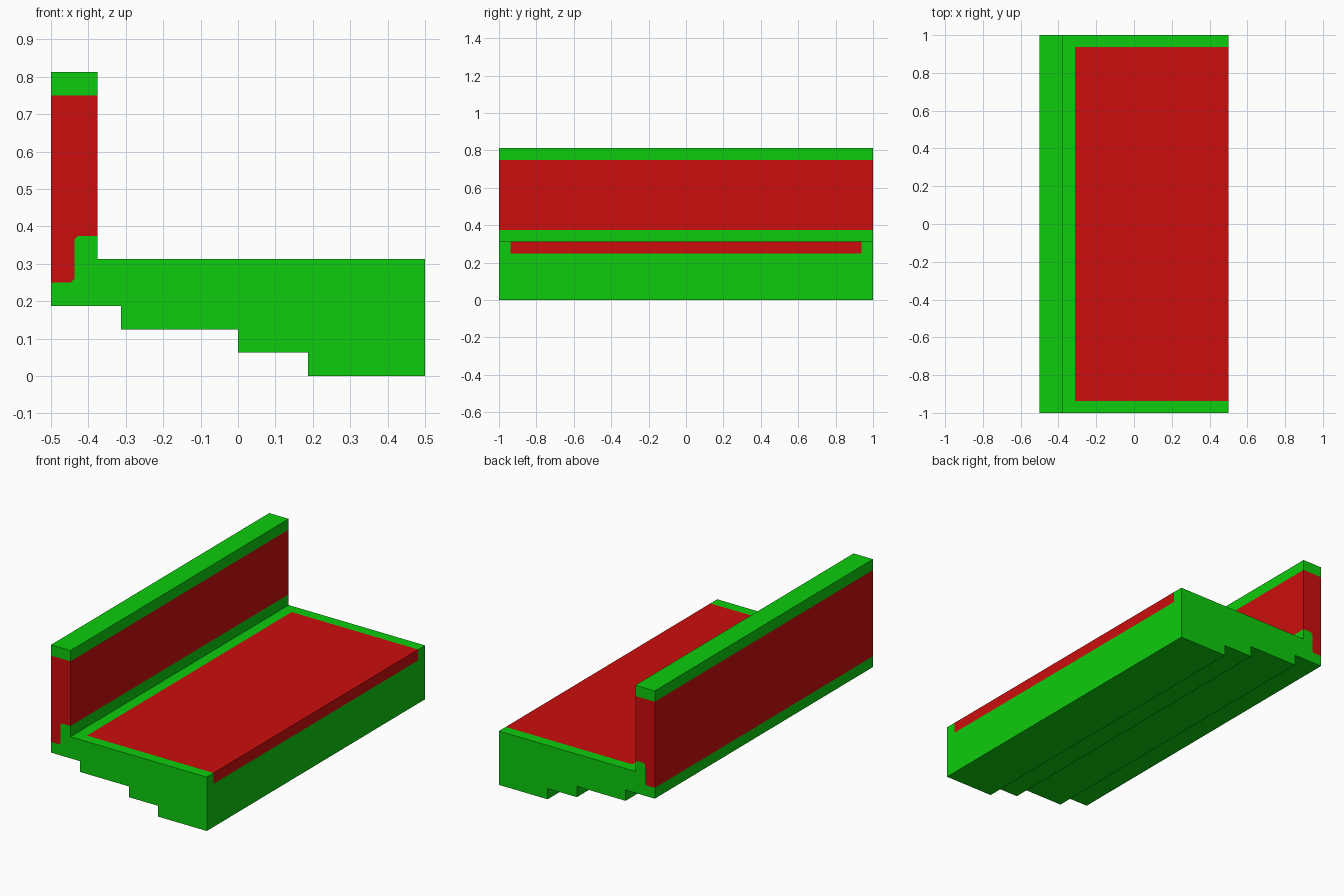
import bpy, bmesh

if "Cube" in bpy.data.objects:
    bpy.data.objects.remove(bpy.data.objects["Cube"])

U = 1 / 16  # design module


def material(name, rgb):
    m = bpy.data.materials.new(name)
    m.diffuse_color = (*rgb, 1)
    m.use_nodes = True
    m.node_tree.nodes["Principled BSDF"].inputs["Base Color"].default_value = m.diffuse_color
    return m


GREEN = material("green", (0.004, 0.604, 0.004))
RED = material("red", (0.604, 0.004, 0.004))


def extrude(name, profile, half_length, mat):
    """Extrude an (x, z) profile, given in modules, along y."""
    bm = bmesh.new()
    face = bm.faces.new([bm.verts.new((x * U, -half_length * U, z * U)) for x, z in profile])
    moved = bmesh.ops.extrude_face_region(bm, geom=[face])["geom"]
    bmesh.ops.translate(bm, vec=(0, 2 * half_length * U, 0),
                        verts=[g for g in moved if isinstance(g, bmesh.types.BMVert)])
    bmesh.ops.recalc_face_normals(bm, faces=bm.faces)
    mesh = bpy.data.meshes.new(name)
    bm.to_mesh(mesh)
    bm.free()
    mesh.materials.append(mat)
    obj = bpy.data.objects.new(name, mesh)
    bpy.context.collection.objects.link(obj)
    return obj


def rect(x0, x1, z0, z1):
    return [(x0, z0), (x1, z0), (x1, z1), (x0, z1)]


C = 0.15  # tiny corner chamfer where the back panel meets the frame
joint = [(-8, 4), (-7 - C, 4), (-7, 4 + C), (-7, 6 - C), (-7 + C, 6), (-6, 6)]

# Stepped base frame with the low lip that holds the back panel
frame = extrude("base_frame",
                [(-8, 3), (-5, 3), (-5, 2), (0, 2), (0, 1), (3, 1), (3, 0),
                 (8, 0), (8, 5), (-6, 5)] + joint[::-1], 16, GREEN)

# Recess for the seat cushion
cutter = extrude("recess_cutter", rect(-5, 9, 4, 6), 15, GREEN)
cutter.hide_render = True
cut = frame.modifiers.new("recess", "BOOLEAN")
cut.operation, cut.solver, cut.object = "DIFFERENCE", "EXACT", cutter
bpy.context.view_layer.objects.active = frame
bpy.ops.object.modifier_apply(modifier=cut.name)
bpy.data.objects.remove(cutter)

# Seat cushion, back panel and top rail
extrude("seat_cushion", rect(-5, 8, 4, 5), 15, RED)
extrude("back_panel", joint + [(-6, 12), (-8, 12)], 16, RED)
extrude("top_rail", rect(-8, -6, 12, 13), 16, GREEN)
